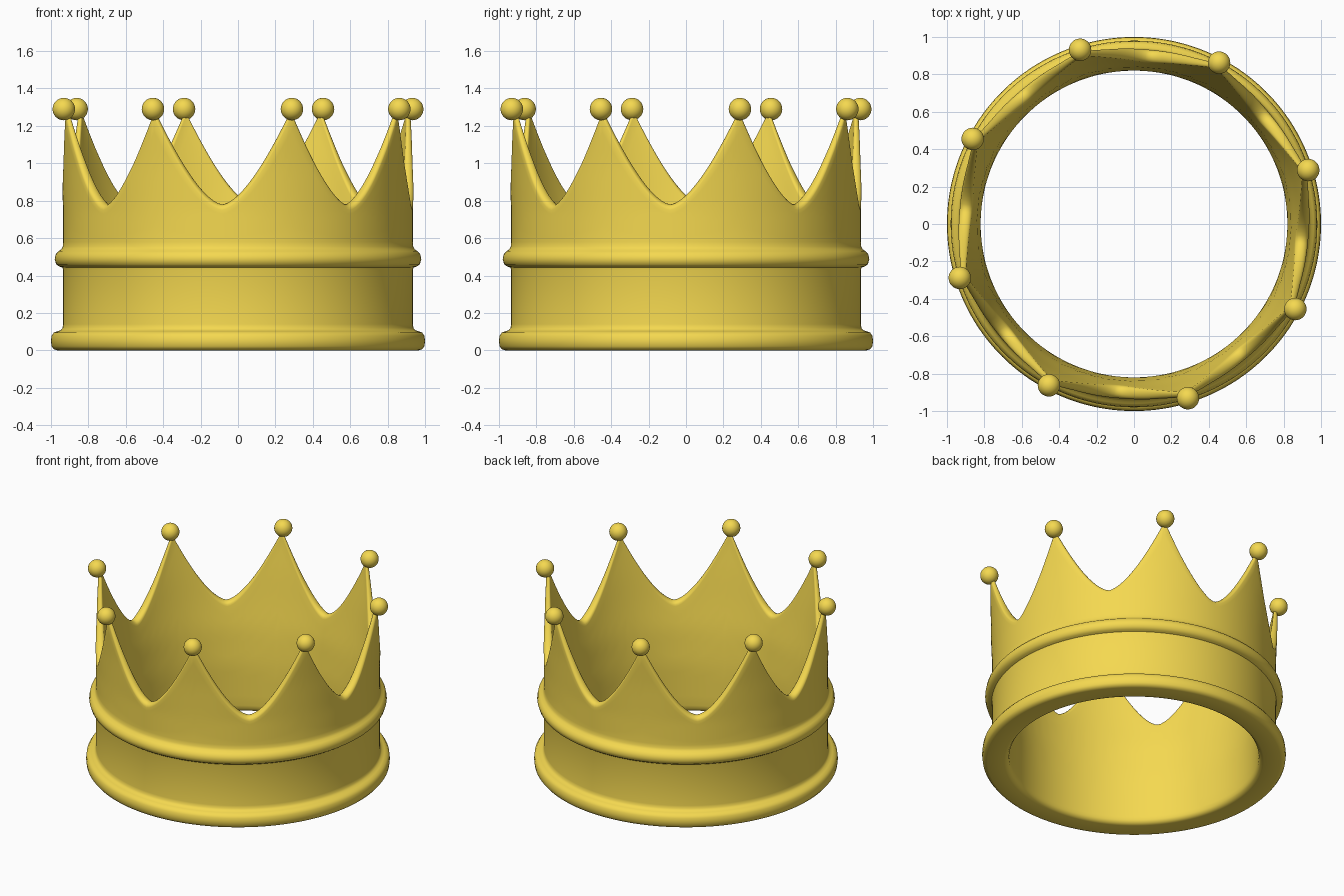
import bpy, bmesh, math

if "Cube" in bpy.data.objects:
    bpy.data.objects.remove(bpy.data.objects["Cube"])

SPIKES = 8
PER_SPIKE = 32                      # steps around per spike
PHASE = math.radians(17.2)          # angle of the first spike
VALLEY, TIP = 0.78, 1.28

gold = bpy.data.materials.new("gold")
gold.diffuse_color = (0.91, 0.69, 0.08, 1)
gold.use_nodes = True
gold.node_tree.nodes["Principled BSDF"].inputs["Base Color"].default_value = gold.diffuse_color


def lerp_table(table, z):
    for (z0, r0), (z1, r1) in zip(table, table[1:]):
        if z <= z1:
            return r0 + (r1 - r0) * (z - z0) / (z1 - z0)
    return table[-1][1]


def finish(name, bm):
    bmesh.ops.recalc_face_normals(bm, faces=bm.faces)
    mesh = bpy.data.meshes.new(name)
    bm.to_mesh(mesh)
    bm.free()
    mesh.materials.append(gold)
    obj = bpy.data.objects.new(name, mesh)
    bpy.context.collection.objects.link(obj)
    bpy.ops.object.select_all(action='DESELECT')
    obj.select_set(True)
    bpy.context.view_layer.objects.active = obj
    bpy.ops.object.shade_smooth_by_angle(angle=math.radians(50))
    return obj


# Fixed lower outer profile (radius, height): base rim, wall, raised band
LOWER = [(0.82, 0.05), (0.823, 0.025), (0.835, 0.007), (0.855, 0.0), (0.965, 0.0),
         (0.985, 0.006), (0.997, 0.022), (1.0, 0.05), (0.997, 0.077), (0.985, 0.095),
         (0.965, 0.102), (0.948, 0.108), (0.938, 0.12), (0.935, 0.14),
         (0.935, 0.43), (0.938, 0.442), (0.955, 0.448), (0.972, 0.46), (0.98, 0.487),
         (0.975, 0.513), (0.96, 0.53), (0.945, 0.54), (0.937, 0.555), (0.935, 0.58)]
OUTER = [(0, 0.935), (0.75, 0.935), (1.0, 0.945), (1.28, 0.968)]
INNER = [(0, 0.82), (0.35, 0.82), (0.6, 0.84), (0.8, 0.872), (1.0, 0.90), (1.28, 0.945)]


def section(top):
    """Cross-section of the wall whose upper edge is at height top."""
    pts = list(LOWER)
    shoulder = top - 0.03
    n = 8
    for i in range(1, n + 1):
        z = 0.58 + (shoulder - 0.58) * i / n
        pts.append((lerp_table(OUTER, z), z))
    ro, ri = lerp_table(OUTER, shoulder), lerp_table(INNER, shoulder)
    for i in range(1, 8):           # rounded upper edge
        a = math.pi * i / 8
        pts.append(((ro + ri) / 2 + (ro - ri) / 2 * math.cos(a),
                    shoulder + 0.03 * math.sin(a)))
    for i in range(n + 4):          # inner wall down to the rim
        z = shoulder + (0.12 - shoulder) * i / (n + 3)
        pts.append((lerp_table(INNER, z), z))
    return pts


# Crown band with spikes
bm = bmesh.new()
rings = []
count = SPIKES * PER_SPIKE
for k in range(count):
    a = PHASE + 2 * math.pi * k / count
    u = (k % PER_SPIKE) / PER_SPIKE
    t = 2 * min(u, 1 - u)           # 0 at the spike, 1 in the valley
    top = VALLEY + (TIP - VALLEY) * (1 - t) ** 1.6
    rings.append([bm.verts.new((r * math.cos(a), r * math.sin(a), z))
                  for r, z in section(top)])
for k in range(count):
    A, B = rings[k], rings[(k + 1) % count]
    for i in range(len(A)):
        j = (i + 1) % len(A)
        bm.faces.new((A[i], B[i], B[j], A[j]))
finish("crown_band", bm)

# Balls on the spike tips
for k in range(SPIKES):
    a = PHASE + 2 * math.pi * k / SPIKES
    bm = bmesh.new()
    bmesh.ops.create_uvsphere(bm, u_segments=32, v_segments=16, radius=0.06)
    ball = finish(f"tip_ball_{k + 1}", bm)
    ball.location = (0.975 * math.cos(a), 0.975 * math.sin(a), 1.29)
